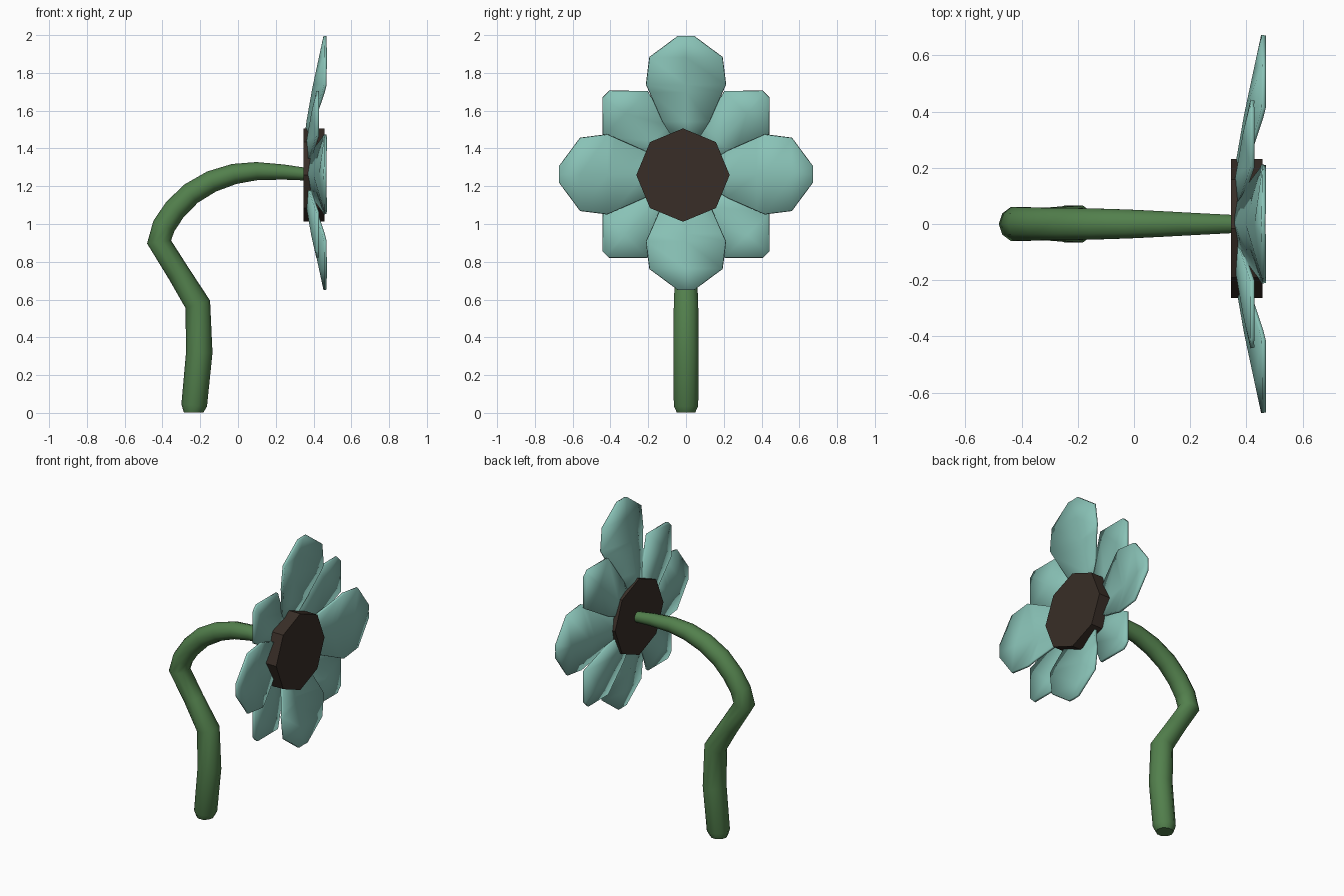
import bpy, bmesh, math
from mathutils import Vector, Matrix

if "Cube" in bpy.data.objects:
    bpy.data.objects.remove(bpy.data.objects["Cube"])


def material(name, rgb):
    m = bpy.data.materials.new(name)
    m.diffuse_color = (*rgb, 1)
    m.use_nodes = True
    m.node_tree.nodes["Principled BSDF"].inputs["Base Color"].default_value = m.diffuse_color
    return m


GREEN = material("stem green", (0.085, 0.215, 0.073))
TEAL = material("petal teal", (0.25, 0.54, 0.47))
BROWN = material("dark brown", (0.040, 0.027, 0.020))


def finish(bm, name, mat, smooth_angle=None):
    bmesh.ops.recalc_face_normals(bm, faces=bm.faces)
    me = bpy.data.meshes.new(name)
    bm.to_mesh(me)
    bm.free()
    ob = bpy.data.objects.new(name, me)
    bpy.context.collection.objects.link(ob)
    me.materials.append(mat)
    if smooth_angle:
        bpy.ops.object.select_all(action='DESELECT')
        ob.select_set(True)
        bpy.context.view_layer.objects.active = ob
        bpy.ops.object.shade_smooth_by_angle(angle=math.radians(smooth_angle))
    return ob


# Stem: tapered tube swept along a bent path (x, z, radius)
PATH = [(-0.235, 0.003, 0.052), (-0.232, 0.04, 0.068), (-0.205, 0.32, 0.070),
        (-0.213, 0.575, 0.068), (-0.315, 0.74, 0.060), (-0.418, 0.905, 0.064),
        (-0.392, 0.99, 0.062), (-0.335, 1.075, 0.061), (-0.25, 1.16, 0.060),
        (-0.14, 1.225, 0.058), (-0.02, 1.265, 0.054), (0.10, 1.280, 0.048),
        (0.24, 1.275, 0.040), (0.37, 1.263, 0.033)]
SIDES = 10
bm = bmesh.new()
pts = [Vector((x, 0, z)) for x, z, _ in PATH]
rings = []
for i, p in enumerate(pts):
    a = (p - pts[i - 1]).normalized() if i else Vector((0, 0, 1))
    b = (pts[i + 1] - p).normalized() if i + 1 < len(pts) else a
    t = (a + b).normalized() if i else Vector((0, 0, 1))
    side = Vector((0, 1, 0))
    out = side.cross(t)
    r = PATH[i][2]
    rings.append([bm.verts.new(p + r * (math.cos(k) * out + math.sin(k) * side))
                  for k in (2 * math.pi * j / SIDES for j in range(SIDES))])
for lo, hi in zip(rings, rings[1:]):
    for j in range(SIDES):
        k = (j + 1) % SIDES
        bm.faces.new((lo[j], lo[k], hi[k], hi[j]))
bm.faces.new(rings[0])
bm.faces.new(rings[-1])
finish(bm, "stem", GREEN, 50)

# Flower centre: octagonal disc facing +x
bm = bmesh.new()
bmesh.ops.create_cone(bm, cap_ends=True, segments=8, radius1=0.247, radius2=0.247,
                      depth=0.112, matrix=Matrix.Translation((0.402, -0.016, 1.259))
                      @ Matrix.Rotation(math.pi / 2, 4, 'Y'))
finish(bm, "flower_centre", BROWN)


# Petals: cupped plates, rows of (distance, half width, rib x, edge x)
LARGE = [(0.10, 0.05, 0.355, 0.36), (0.22, 0.125, 0.370, 0.400),
         (0.375, 0.193, 0.397, 0.452), (0.415, 0.211, 0.405, 0.462),
         (0.56, 0.193, 0.436, 0.463), (0.672, 0.042, 0.460, 0.462)]
SMALL = [(0.10, 0.04, 0.355, 0.355), (0.25, 0.115, 0.370, 0.385),
         (0.455, 0.168, 0.395, 0.422), (0.600, 0.024, 0.420, 0.422)]


def petal(name, rows, angle, shift=0):
    bm = bmesh.new()
    c, s = math.cos(angle), math.sin(angle)
    grid = []
    for r, w, rib, edge in rows:
        r += shift
        grid.append([bm.verts.new((x, r * c - u * s, 1.263 + r * s + u * c))
                     for u, x in ((-w, edge), (0, rib), (w, edge))])
    for lo, hi in zip(grid, grid[1:]):
        for j in (0, 1):
            bm.faces.new((lo[j], lo[j + 1], hi[j + 1], hi[j]))
    ob = finish(bm, name, TEAL, 35)
    mod = ob.modifiers.new("thickness", 'SOLIDIFY')
    mod.thickness = 0.015
    mod.offset = 0


for i in range(4):
    a = i * math.pi / 2
    petal(f"large_petal_{i + 1}", LARGE, a, 0.06 * round(math.sin(a)))
    petal(f"small_petal_{i + 1}", SMALL, a + math.pi / 4)
